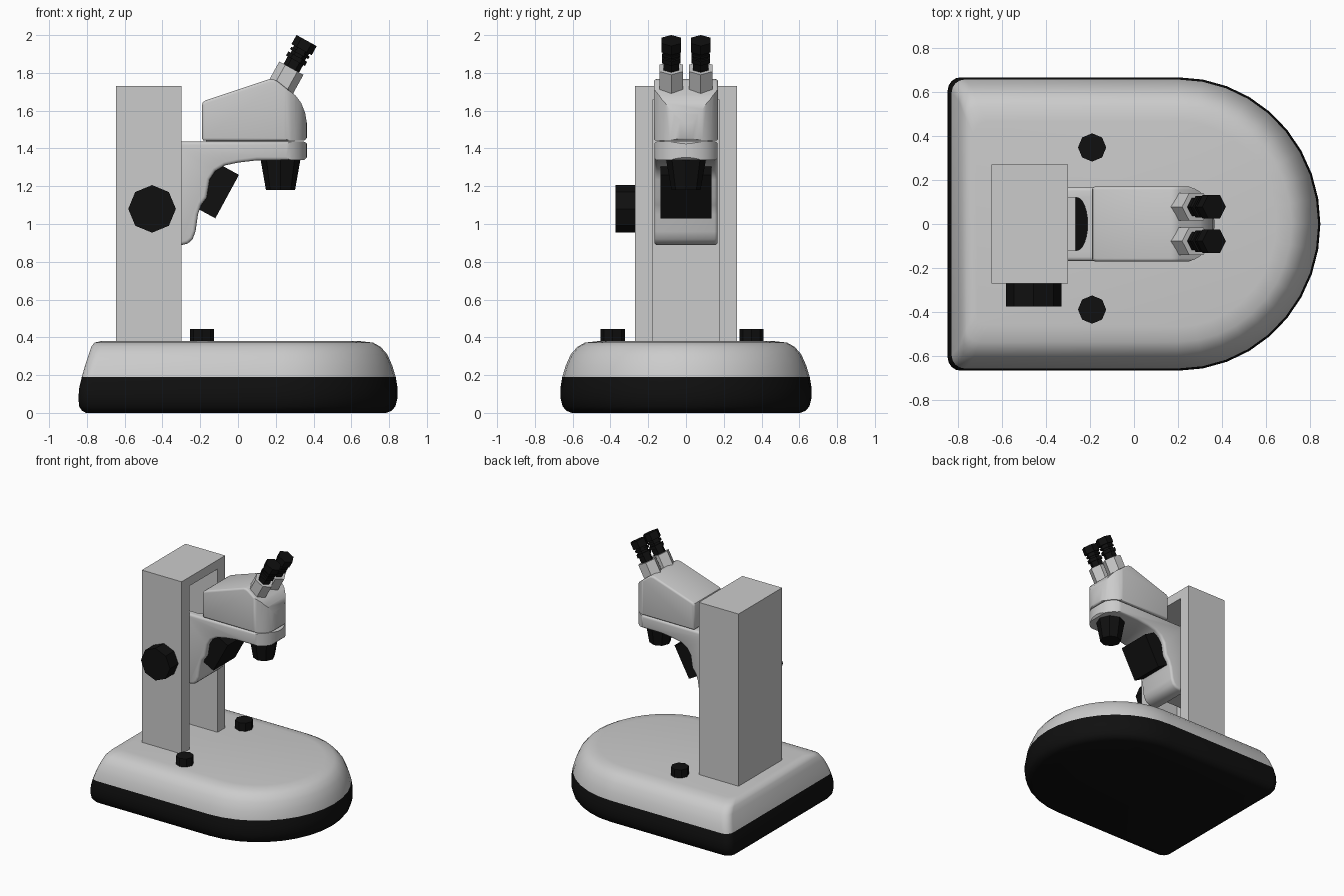
import bpy, bmesh, math
from mathutils import Vector

if "Cube" in bpy.data.objects:
    bpy.data.objects.remove(bpy.data.objects["Cube"])

black = bpy.data.materials.new("black_plastic")
black.diffuse_color = (0.005, 0.005, 0.005, 1)
black.use_nodes = True
black.node_tree.nodes["Principled BSDF"].inputs["Base Color"].default_value = black.diffuse_color
grey = bpy.data.materials.new("grey_paint")
grey.diffuse_color = (0.8, 0.8, 0.8, 1)
grey.use_nodes = True
grey.node_tree.nodes["Principled BSDF"].inputs["Base Color"].default_value = grey.diffuse_color


def loft(name, rings, mat=None):
    """Skin a stack of equal-length closed rings and cap both ends."""
    bm = bmesh.new()
    rows = [[bm.verts.new(p) for p in ring] for ring in rings]
    n = len(rows[0])
    for a, b in zip(rows, rows[1:]):
        for i in range(n):
            j = (i + 1) % n
            bm.faces.new((a[i], a[j], b[j], b[i]))
    bm.faces.new(rows[0])
    bm.faces.new(rows[-1])
    bmesh.ops.recalc_face_normals(bm, faces=bm.faces[:])
    me = bpy.data.meshes.new(name)
    bm.to_mesh(me)
    bm.free()
    ob = bpy.data.objects.new(name, me)
    bpy.context.collection.objects.link(ob)
    if mat:
        me.materials.append(mat)
    return ob


def side_prism(name, profile, y0, y1, mat=None):
    return loft(name, [[(x, y, z) for x, z in profile] for y in (y0, y1)], mat)


def plan_prism(name, plan, z0, z1, mat=None):
    return loft(name, [[(x, y, z) for x, y in plan] for z in (z0, z1)], mat)


def box(name, x0, x1, y0, y1, z0, z1):
    return plan_prism(name, [(x0, y0), (x1, y0), (x1, y1), (x0, y1)], z0, z1)


def turned(name, origin, axis, u, profile, sides, mat=None):
    """Low-poly turned part: profile of (radius, distance along axis)."""
    o, a, u = Vector(origin), Vector(axis).normalized(), Vector(u).normalized()
    v = a.cross(u)
    angs = [2 * math.pi * i / sides for i in range(sides)]
    return loft(name, [[o + a * t + (u * math.cos(k) + v * math.sin(k)) * r for k in angs]
                       for r, t in profile], mat)


def bevel(ob, width, segments=3):
    m = ob.modifiers.new("bevel", 'BEVEL')
    m.width, m.segments = width, segments
    m.limit_method, m.angle_limit = 'ANGLE', math.radians(50)


def boolean(ob, cutter, op):
    m = ob.modifiers.new("bool", 'BOOLEAN')
    m.operation, m.object, m.solver = op, cutter, 'EXACT'
    cutter.hide_render = True


def finish(ob, cutters=()):
    """Apply the modifiers and remove the cutters."""
    bpy.context.view_layer.update()
    dg = bpy.context.evaluated_depsgraph_get()
    me = bpy.data.meshes.new_from_object(ob.evaluated_get(dg))
    ob.modifiers.clear()
    ob.data = me
    for c in cutters:
        bpy.data.objects.remove(c)


def smooth(ob, angle=35):
    bpy.ops.object.select_all(action='DESELECT')
    ob.select_set(True)
    bpy.context.view_layer.objects.active = ob
    bpy.ops.object.shade_smooth_by_angle(angle=math.radians(angle))


# Base: D-shaped rings, black below the mid line
def base_ring(z, back, inset):
    xb, w, a, r = -0.845 + back, 0.665 - inset, 0.645 - inset, 0.06
    half = [(0.2 + a * math.cos(t), w * math.sin(t))
            for t in (math.pi / 2 * i / 9 for i in range(10))]
    half += [(xb + r - r * math.sin(t), w - r + r * math.cos(t))
             for t in (math.pi / 2 * i / 4 for i in range(5))]
    return [(x, y, z) for x, y in half + [(x, -y) for x, y in half[:0:-1]]]


levels = [(0, .04, .06), (.012, .018, .03), (.035, .004, .012), (.08, 0, 0), (.13, .004, 0),
          (.19, .018, .01), (.25, .035, .028), (.31, .055, .055), (.35, .068, .09),
          (.372, .085, .13), (.38, .12, .2)]
base = loft("base", [base_ring(*l) for l in levels], grey)
base.data.materials.append(black)
for p in base.data.polygons:
    p.material_index = 1 if p.center.z < 0.19 else 0
smooth(base)

# Column with a front slot, and the slide carriage inside it
column = box("column", -0.645, -0.30, -0.27, 0.27, 0.37, 1.73)
slot = box("slot_cutter", -0.56, -0.2, -0.175, 0.175, 0.2, 1.66)
boolean(column, slot, 'DIFFERENCE')
finish(column, [slot])
box("slide_carriage", -0.57, -0.33, -0.12, 0.12, 0.95, 1.1)

# Rounded-front plan that trims both arm and head
front = [(0.195 + 0.17 * max(0, math.cos(t)) ** 0.9,
          0.176 * math.copysign(abs(math.sin(t)) ** 0.9, math.sin(t)))
         for t in (math.pi * (i / 20 - 0.5) for i in range(21))]
plan = front + [(-0.6, 0.176), (-0.6, -0.176)]

# Arm: bracket profile with a D-shaped opening behind the head
arm = side_prism("arm", [
    (-0.36, 1.437), (0.36, 1.437), (0.368, 1.42), (0.368, 1.355), (0.35, 1.338), (0.1, 1.337),
    (0, 1.325), (-0.07, 1.31), (-0.12, 1.28), (-0.15, 1.235), (-0.165, 1.14), (-0.195, 1.10),
    (-0.212, 1.05), (-0.225, 0.96), (-0.24, 0.92), (-0.265, 0.897), (-0.30, 0.888),
    (-0.36, 0.888)], -0.168, 0.168)
bevel(arm, 0.018)
trim = plan_prism("trim_cutter", plan, 0.5, 2.2)
opening = plan_prism("opening_cutter", [(-0.5, 0.12), (-0.5, -0.12), (-0.26, -0.12)] + [
    (-0.26 + 0.05 * math.cos(t), 0.12 * math.sin(t))
    for t in (math.pi * (i / 12 - 0.5) for i in range(1, 12))] + [(-0.26, 0.12)], 1.12, 1.6)
boolean(arm, trim, 'INTERSECT')
boolean(arm, opening, 'DIFFERENCE')
finish(arm, [opening])
smooth(arm)

# Head housing
head = side_prism("head", [
    (-0.19, 1.45), (-0.182, 1.441), (0.355, 1.441), (0.364, 1.455), (0.365, 1.53), (0.355, 1.59),
    (0.335, 1.64), (0.305, 1.68), (0.21, 1.755), (0.19, 1.766), (0.165, 1.767), (-0.17, 1.655),
    (-0.186, 1.645), (-0.19, 1.63)], -0.17, 0.17)
bevel(head, 0.018)
boolean(head, trim, 'INTERSECT')
finish(head, [trim])
smooth(head)
box("head_gasket", -0.17, 0.3, -0.14, 0.14, 1.42, 1.46)

# Objective under the head
turned("objective", (0.225, 0, 1.18), (0, 0, 1), (1, 0, 0), [(0.077, 0), (0.107, 0.17)], 8, black)

# Tilted lamp housing
side_prism("lamp", [(0.005, 1.26), (-0.12, 1.03), (-0.27, 1.112), (-0.145, 1.342)],
           -0.135, 0.135, black)

# Binocular tubes and eyepieces
axis, across = (0.483, 0, 0.875), (0.875, 0, -0.483)
for side, y in (("left", 0.078), ("right", -0.078)):
    o = (0.2825, y, 1.825)
    turned(side + "_tube", o, axis, across, [(0.073, -0.13), (0.073, 0)], 6)
    turned(side + "_eyepiece", o, axis, across, [
        (0.047, -0.01), (0.047, 0.045), (0.057, 0.045), (0.057, 0.07), (0.043, 0.07),
        (0.043, 0.085), (0.055, 0.085), (0.055, 0.1), (0.046, 0.1), (0.046, 0.112),
        (0.061, 0.112), (0.061, 0.167)], 6, black)

# Focus knob on the column side, and two control knobs on the base
turned("focus_knob", (-0.455, -0.26, 1.08), (0, -1, 0), (1, 0, 0),
       [(0.126, 0), (0.126, 0.113)], 8, black)
for name, y in (("control_knob_left", 0.347), ("control_knob_right", -0.388)):
    turned(name, (-0.19, y, 0.37), (0, 0, 1), (1, 0, 0), [(0.064, 0), (0.064, 0.074)], 8, black)
